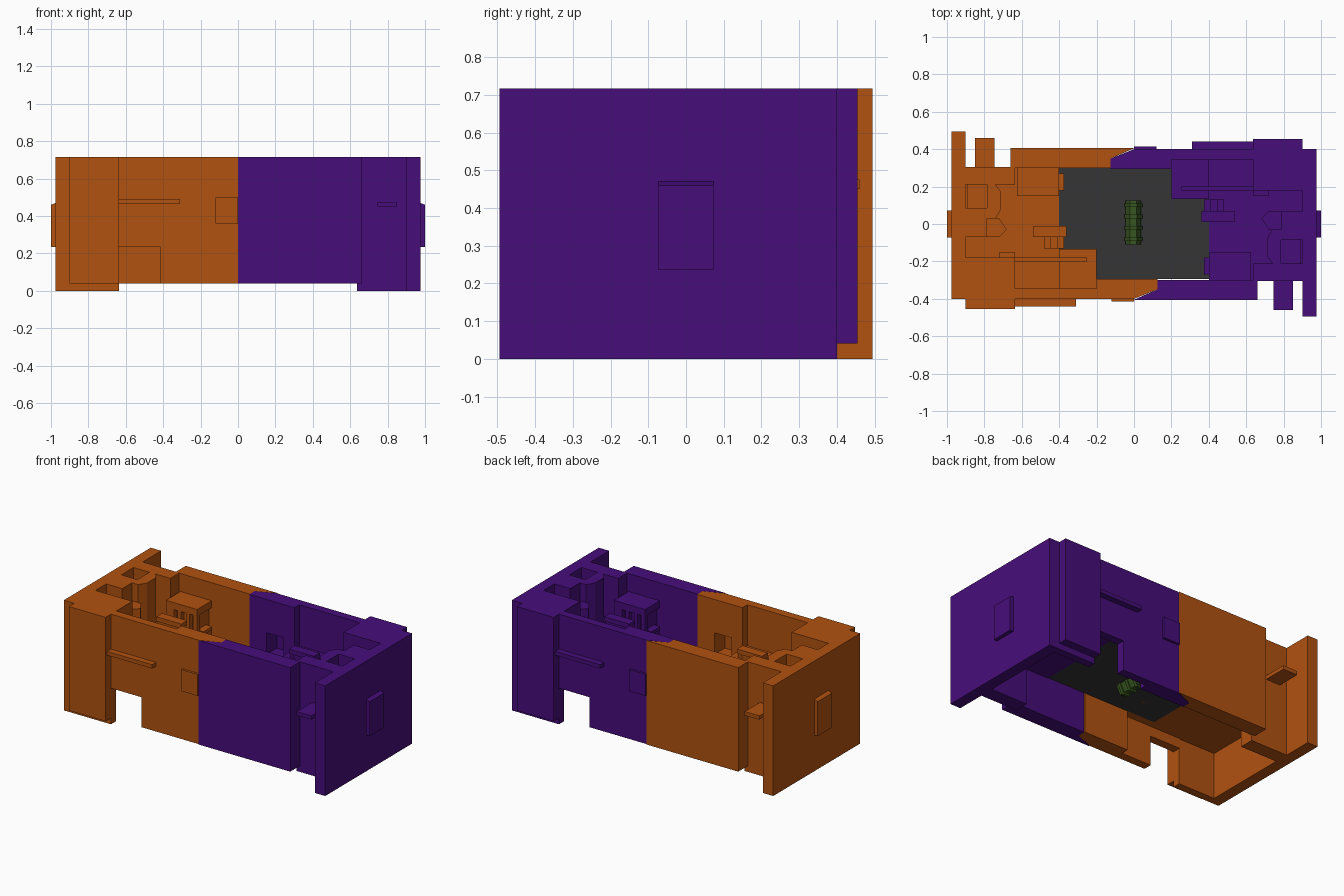
import bpy, bmesh, math
from mathutils import Vector

if "Cube" in bpy.data.objects:
    bpy.data.objects.remove(bpy.data.objects["Cube"])


def material(name, rgb):
    m = bpy.data.materials.new(name)
    m.diffuse_color = (*rgb, 1)
    m.use_nodes = True
    m.node_tree.nodes["Principled BSDF"].inputs["Base Color"].default_value = m.diffuse_color
    return m


ORANGE = material("orange", (0.44, 0.084, 0.005))
PURPLE = material("purple", (0.062, 0.004, 0.195))
GREY = material("dark grey", (0.036, 0.036, 0.036))
GREEN = material("green", (0.04, 0.095, 0.014))

turn, paint, team = 1, GREY, ""


def extrude(name, points, offset):
    """Closed outline pushed along offset; turned half a circle for the second team."""
    bm = bmesh.new()
    off = Vector(offset)
    lo = [bm.verts.new(Vector(p)) for p in points]
    hi = [bm.verts.new(Vector(p) + off) for p in points]
    bm.faces.new(lo)
    bm.faces.new(hi)
    n = len(lo)
    for i in range(n):
        bm.faces.new((lo[i], lo[(i + 1) % n], hi[(i + 1) % n], hi[i]))
    for v in bm.verts:
        v.co.x *= turn
        v.co.y *= turn
    bmesh.ops.recalc_face_normals(bm, faces=bm.faces)
    me = bpy.data.meshes.new(team + name)
    bm.to_mesh(me)
    bm.free()
    me.materials.append(paint)
    ob = bpy.data.objects.new(team + name, me)
    bpy.context.collection.objects.link(ob)
    return ob


def plan(name, pts, z0, z1):
    return extrude(name, [(x, y, z0) for x, y in pts], (0, 0, z1 - z0))


def box(name, x0, x1, y0, y1, z0, z1):
    return plan(name, [(x0, y0), (x1, y0), (x1, y1), (x0, y1)], z0, z1)


TOP = 0.717


def half_base():
    # end wall and its outside sign
    box("end_wall", -.975, -.9, -.4, .495, 0, TOP)
    extrude("end_sign", [(-.975, -.073, .235), (-1, -.073, .235),
                         (-1, -.073, .46), (-.975, -.073, .47)], (0, .146, 0))
    # corner tower, hollow underneath
    box("tower_front", -.9, -.635, -.455, -.35, .04, TOP)
    box("tower_foot", -.9, -.635, -.4, -.35, 0, .04)
    box("tower_room", -.9, -.635, -.35, -.18, .3, TOP)
    # front wall: doorway lintel, wall and window recess
    box("door_lintel", -.635, -.415, -.4, -.345, .235, TOP)
    wall = [(-.415, -.4), (0, -.4), (.125, -.35), (.125, -.295),
            (-.2, -.295), (-.2, -.345), (-.415, -.345)]
    plan("front_wall_low", wall, .04, .36)
    plan("front_wall_high", wall, .5, TOP)
    plan("front_wall_left", [(-.415, -.4), (-.12, -.4), (-.12, -.295),
                             (-.2, -.295), (-.2, -.345), (-.415, -.345)], .36, .5)
    plan("front_wall_right", [(0, -.4), (.125, -.35), (.125, -.295), (0, -.295)], .36, .5)
    box("window_plate", -.12, 0, -.415, -.4, .36, .5)
    box("front_ledge", -.635, -.31, -.44, -.4, .465, .49)
    # back wall with slanted joint, recessed wall and awning
    plan("back_wall", [(-.66, .3), (-.66, .405), (0, .405), (-.125, .35), (-.125, .3)], .04, TOP)
    box("recess_wall", -.9, -.635, .21, .305, 0, TOP)
    box("awning", -.85, -.745, .3, .46, .45, .475)
    # base floor
    box("base_floor", -.9, -.4, -.345, .3, .3, .335)
    # rooms along the end wall
    box("sign_niche", -.9, -.785, -.07, .085, .3, TOP)
    box("slot_wall", -.89, -.785, .085, .21, .3, .6)
    plan("inner_pillar", [(-.785, .03), (-.74, .03), (-.71, .08), (-.71, .17),
                          (-.74, .21), (-.785, .21)], .3, TOP)
    plan("inner_buttress", [(-.785, -.07), (-.72, -.07), (-.68, -.03), (-.72, .03), (-.785, .03)], .3, .6)
    box("inner_partition", -.72, -.635, -.18, -.15, .3, .6)
    # cabin with window slots
    box("cabin_core", -.62, -.42, .18, .3, .335, .6)
    box("cabin_roof", -.625, -.4, .15, .3, .555, .6)
    box("cabin_base", -.625, -.4, .15, .3, .335, .43)
    for i, x in enumerate((-.625, -.54, -.48, -.425)):
        box(f"cabin_post_{i}", x, x + (.06 if i == 0 else .025), .15, .18, .43, .555)
    box("cabin_sill", -.42, -.375, .18, .27, .43, .45)
    # storage box beside the front wall
    box("storage_box", -.4, -.2, -.345, -.135, .3, .45)
    box("storage_back", -.64, -.25, -.2, -.18, .3, .5)
    # raised walkway with triangular brace
    box("walkway", -.54, -.36, -.07, -.01, .57, .6)
    extrude("walkway_brace", [(-.54, -.06, .335), (-.48, -.06, .335),
                              (-.38, -.06, .57), (-.54, -.06, .57)], (0, .04, 0))
    for i in range(3):
        box(f"step_{i}", -.48 + i * .035, -.445 + i * .035, -.13, -.07, .335, .48 - i * .045)


for turn, paint, team in ((1, ORANGE, "orange_"), (-1, PURPLE, "purple_")):
    half_base()

# central floor
turn, paint, team = 1, GREY, ""
box("arena_floor", -.4, .4, -.295, .3, .3, .34)

# central green machine: octagonal body with raised bands
paint = GREEN


def barrel(name, y0, y1, r):
    pts = []
    for i in range(8):
        a = math.radians(22.5 + 45 * i)
        pts.append((-.003 + r * math.cos(a), y0, .33 + 2 * r * math.sin(a)))
    extrude(name, pts, (0, y1 - y0, 0))


barrel("machine_body", -.11, .125, .045)
for y in (-.09, -.03, .03, .09):
    barrel("machine_band", y, y + .02, .051)
